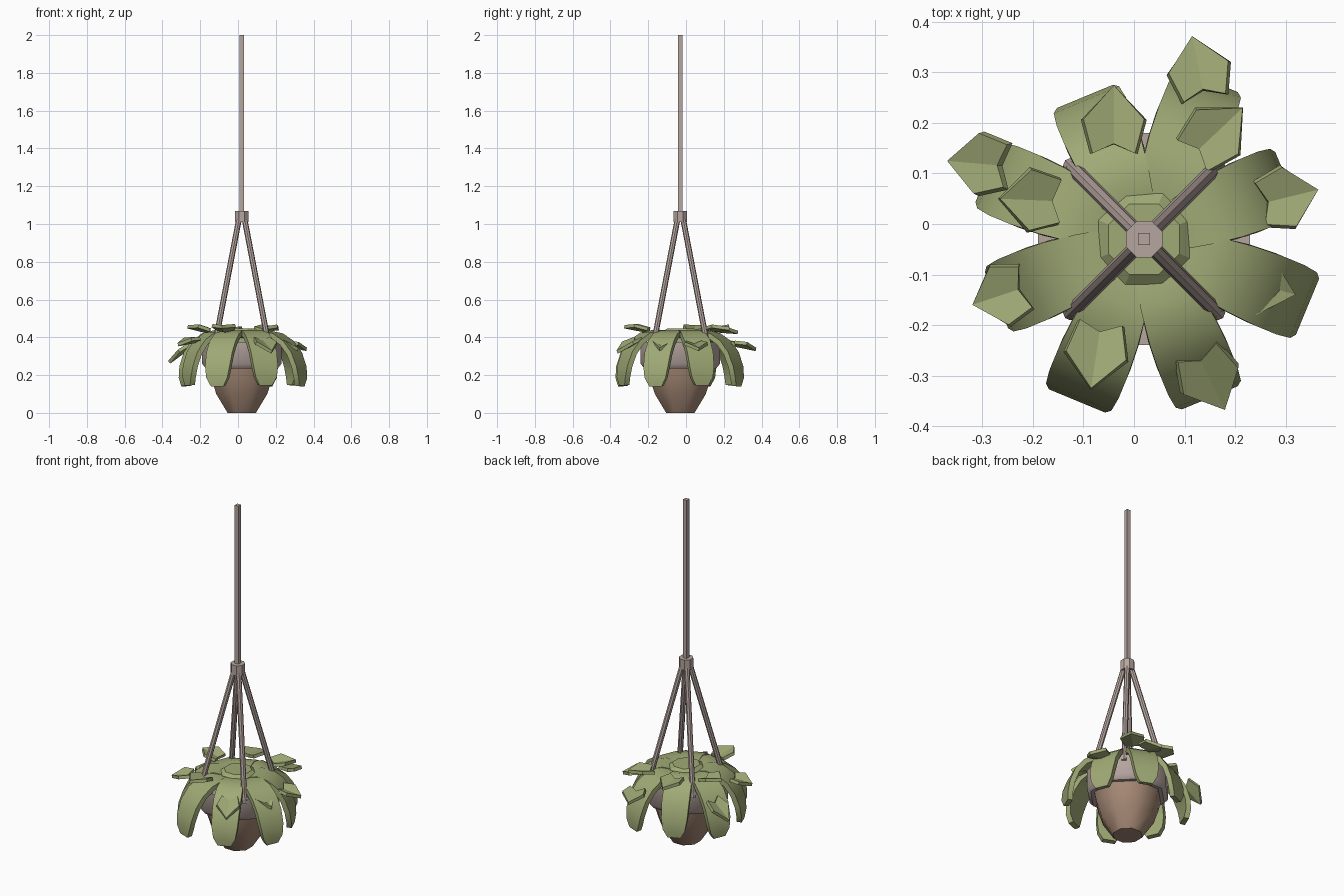
import bpy, bmesh, math
from mathutils import Vector, Matrix

cube = bpy.data.objects.get("Cube")
if cube:
    bpy.data.objects.remove(cube)

CX, CY = 0.02, -0.03


def material(name, rgb):
    m = bpy.data.materials.new(name)
    m.use_nodes = True
    m.diffuse_color = (*rgb, 1)
    m.node_tree.nodes["Principled BSDF"].inputs["Base Color"].default_value = (*rgb, 1)
    return m


TAUPE = material("taupe", (0.47, 0.38, 0.35))
BROWN = material("clay brown", (0.38, 0.25, 0.18))
GREEN = material("leaf green", (0.35, 0.40, 0.18))


def finish(name, bm, mat, angle=None):
    bmesh.ops.recalc_face_normals(bm, faces=bm.faces)
    me = bpy.data.meshes.new(name)
    bm.to_mesh(me)
    bm.free()
    me.materials.append(mat)
    ob = bpy.data.objects.new(name, me)
    bpy.context.collection.objects.link(ob)
    if angle:
        bpy.ops.object.select_all(action='DESELECT')
        ob.select_set(True)
        bpy.context.view_layer.objects.active = ob
        bpy.ops.object.shade_smooth_by_angle(angle=math.radians(angle))
    return ob


def lathe(name, profile, mat, sides=8, angle=None):
    """Stack of polygon rings (apothem, z) with flat sides facing the axes."""
    bm = bmesh.new()
    rings = []
    for a, z in profile:
        r = a / math.cos(math.pi / sides)
        turn = [2 * math.pi * (i + 0.5) / sides for i in range(sides)]
        rings.append([bm.verts.new((CX + r * math.cos(t), CY + r * math.sin(t), z)) for t in turn])
    for lo, hi in zip(rings, rings[1:]):
        for i in range(sides):
            j = (i + 1) % sides
            bm.faces.new((lo[i], lo[j], hi[j], hi[i]))
    bm.faces.new(rings[0])
    bm.faces.new(rings[-1])
    return finish(name, bm, mat, angle)


def thicken(ob, amount):
    mod = ob.modifiers.new("thickness", 'SOLIDIFY')
    mod.thickness = amount
    mod.offset = -1


def upward(bm):
    # Recalculated normals of an open sheet may point down, so flip if needed
    me_up = sum(f.normal.z * f.calc_area() for f in bm.faces)
    if me_up < 0:
        bmesh.ops.reverse_faces(bm, faces=bm.faces)


def sheet(name, rows, mat, thickness, angle=None):
    """Grid of points made into a solid leaf with its outer side up."""
    bm = bmesh.new()
    vs = [[bm.verts.new(p) for p in row] for row in rows]
    for a, b in zip(vs, vs[1:]):
        for i in range(len(a) - 1):
            bm.faces.new((a[i], b[i], b[i + 1], a[i + 1]))
    bmesh.ops.remove_doubles(bm, verts=bm.verts, dist=0.0005)
    bm.normal_update()
    upward(bm)
    me = bpy.data.meshes.new(name)
    bm.to_mesh(me)
    bm.free()
    me.materials.append(mat)
    ob = bpy.data.objects.new(name, me)
    bpy.context.collection.objects.link(ob)
    if angle:
        for p in me.polygons:
            p.use_smooth = True
    thicken(ob, thickness)
    if angle:
        # Bake the thickness so that the rim stays sharp
        bpy.ops.object.select_all(action='DESELECT')
        ob.select_set(True)
        bpy.context.view_layer.objects.active = ob
        bpy.ops.object.modifier_apply(modifier="thickness")
        bpy.ops.object.shade_smooth_by_angle(angle=math.radians(angle))
    return ob


# Pot, collar, hanging pole and knot
lathe("pot_bowl", [(0.075, 0), (0.135, 0.1), (0.16, 0.18), (0.172, 0.24)], BROWN, angle=46)
lathe("pot_collar", [(0.19, 0.235), (0.21, 0.26), (0.21, 0.375)], TAUPE, angle=46)
lathe("pole", [(0.012, 1.05), (0.012, 2.0)], TAUPE, sides=4)
lathe("knot", [(0.036, 1.01), (0.036, 1.07)], TAUPE)
lathe("plant_crown", [(0.09, 0.36), (0.09, 0.43), (0.07, 0.447)], GREEN)

# Four straps from the knot to the collar
for i, (sx, sy) in enumerate([(1, 1), (-1, 1), (-1, -1), (1, -1)]):
    top = Vector((CX + sx * 0.014, CY + sy * 0.014, 1.03))
    end = Vector((CX + sx * 0.146, CY + sy * 0.146, 0.34))
    bm = bmesh.new()
    rot = (top - end).to_track_quat('Z', 'Y').to_matrix().to_4x4()
    bmesh.ops.create_cone(bm, cap_ends=True, segments=8, radius1=0.015, radius2=0.015,
                          depth=(top - end).length,
                          matrix=Matrix.Translation((top + end) / 2) @ rot)
    finish(f"strap_{i + 1}", bm, TAUPE)

# Eight broad drooping leaves: (radius, height, half width)
LEAF = [(0.06, 0.425, 0.046), (0.13, 0.44, 0.06), (0.2, 0.425, 0.07), (0.26, 0.385, 0.074),
        (0.305, 0.325, 0.074), (0.332, 0.25, 0.07), (0.34, 0.19, 0.06), (0.335, 0.145, 0.036)]
REACH = [0.9, 1.0, 0.9, 0.99, 0.93, 1.02, 1.0, 1.03]
for k, reach in enumerate(REACH):
    t = math.radians(22.5 + 45 * k)
    out, side = Vector((math.cos(t), math.sin(t), 0)), Vector((-math.sin(t), math.cos(t), 0))
    rows = []
    for r, z, w in LEAF:
        mid = Vector((CX, CY, z - 0.004 * (k % 2))) + out * r * reach
        rows.append([mid - side * w, mid, mid + side * w])
    sheet(f"broad_leaf_{k + 1}", rows, GREEN, 0.028, 40)

# Small pointed leaflets with a valley fold: tip x, y, z and base x, y, z
LEAFLETS = [
    (0.115, 0.372, 0.345, 0.14, 0.25, 0.37), (0.215, 0.23, 0.455, 0.115, 0.135, 0.445),
    (-0.04, 0.275, 0.435, -0.04, 0.14, 0.445), (0.18, -0.368, 0.33, 0.125, -0.255, 0.39),
    (-0.085, -0.325, 0.465, -0.065, -0.195, 0.44), (-0.32, -0.16, 0.37, -0.215, -0.125, 0.39),
    (-0.37, 0.125, 0.275, -0.255, 0.115, 0.36), (-0.265, 0.05, 0.465, -0.145, 0.045, 0.435),
    (0.365, 0.068, 0.345, 0.25, 0.04, 0.37), (0.32, -0.14, 0.345, 0.195, -0.105, 0.39),
]
# Along the leaflet: edge position, fold position, half width
SHAPE = [(0, 0.14, 0.042), (0.5, 0.5, 0.06), (1, 1, 0)]
for i, (tx, ty, tz, bx, by, bz) in enumerate(LEAFLETS):
    tip, base = Vector((tx, ty, tz)), Vector((bx, by, bz))
    side = Vector((by - ty, tx - bx, 0)).normalized()
    rows = []
    for edge, fold, w in SHAPE:
        e, f = base.lerp(tip, edge), base.lerp(tip, fold)
        lift = Vector((0, 0, 0.3 * w))
        rows.append([e - side * w + lift, f, e + side * w + lift])
    sheet(f"leaflet_{i + 1}", rows, GREEN, 0.018)
